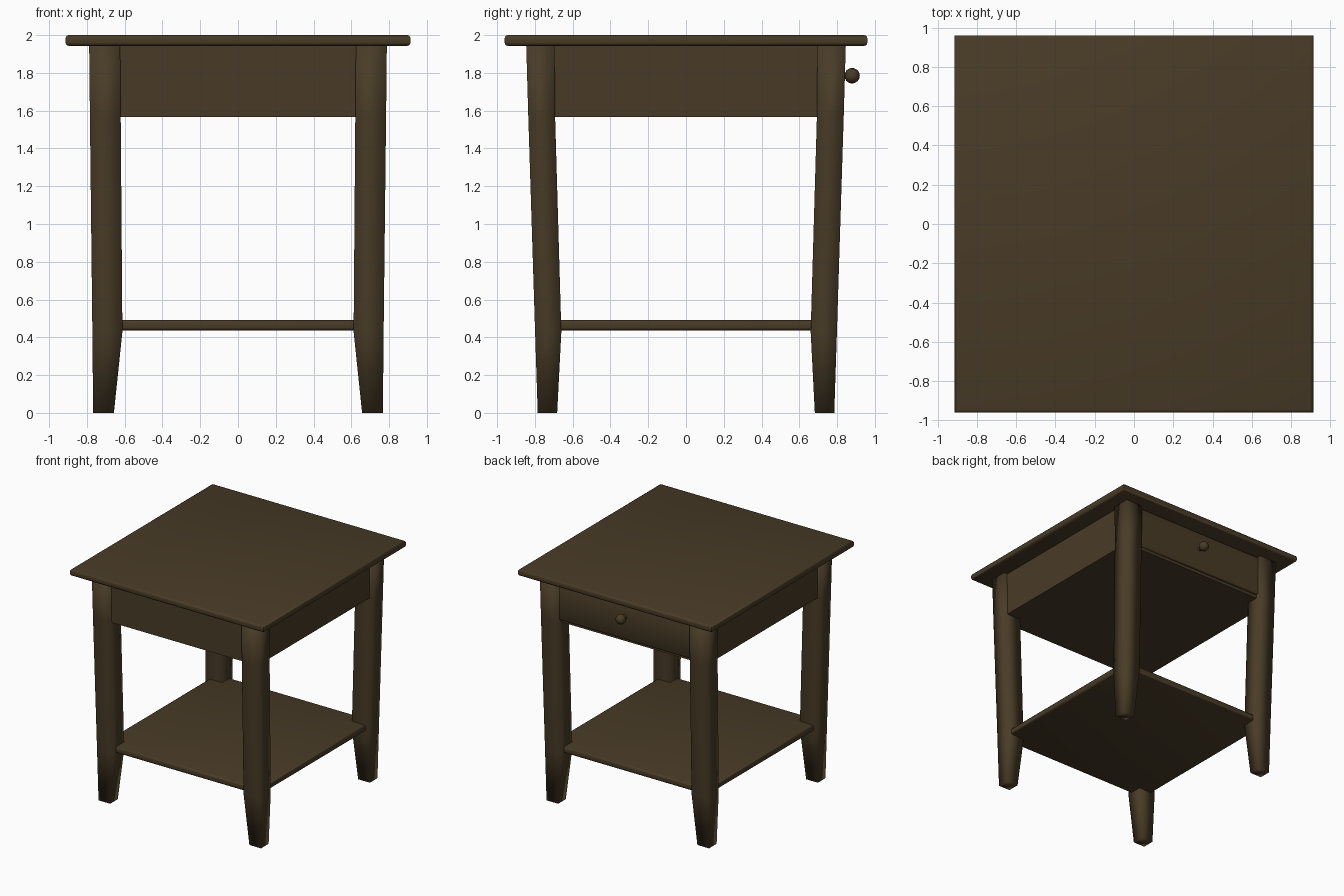
import bpy, bmesh, math

if "Cube" in bpy.data.objects:
    bpy.data.objects.remove(bpy.data.objects["Cube"])

wood = bpy.data.materials.new("dark walnut brown")
wood.diffuse_color = (0.066, 0.044, 0.02, 1)
wood.use_nodes = True
wood.node_tree.nodes["Principled BSDF"].inputs["Base Color"].default_value = wood.diffuse_color


def finish(name, bm, angle=None):
    """Turn a bmesh into a smooth-shaded object."""
    bmesh.ops.recalc_face_normals(bm, faces=bm.faces)
    me = bpy.data.meshes.new(name)
    bm.to_mesh(me)
    bm.free()
    me.materials.append(wood)
    ob = bpy.data.objects.new(name, me)
    bpy.context.collection.objects.link(ob)
    bpy.ops.object.select_all(action='DESELECT')
    ob.select_set(True)
    bpy.context.view_layer.objects.active = ob
    if angle is None:
        bpy.ops.object.shade_smooth()
    else:
        bpy.ops.object.shade_smooth_by_angle(angle=math.radians(angle))
    return ob


def box(name, lo, hi, bevel=0.0, segments=2):
    """Box whose top and bottom rims can be eased, with sharp mitred corners."""
    bm = bmesh.new()
    bmesh.ops.create_cube(bm, size=1)
    for v in bm.verts:
        v.co = [(a + b) / 2 + c * (b - a) for a, b, c in zip(lo, hi, v.co)]
    if bevel:
        rims = [e for e in bm.edges if abs(e.verts[0].co.z - e.verts[1].co.z) < 1e-5]
        bmesh.ops.bevel(bm, geom=rims, offset=bevel, segments=segments,
                        profile=0.5, affect='EDGES')
    return finish(name, bm, 50)


# Table top and lower shelf with eased edges
box("table_top", (-0.913, -0.96, 1.943), (0.913, 0.96, 2.0), 0.016)
box("lower_shelf", (-0.74, -0.77, 0.437), (0.74, 0.77, 0.492), 0.014)

# Apron box and drawer front (drawer is on the +y side)
box("apron", (-0.755, -0.815, 1.567), (0.755, 0.80, 1.95))
box("drawer_front", (-0.62, 0.78, 1.592), (0.62, 0.823, 1.935), 0.006, 1)

# Tapered legs: z, inner x, outer x, inner y, outer y
rings = [(0.0, 0.657, 0.767, 0.682, 0.785),
         (0.43, 0.612, 0.771, 0.66, 0.799),
         (1.57, 0.621, 0.784, 0.693, 0.835),
         (1.95, 0.624, 0.788, 0.696, 0.846)]


def leg(name, sx, sy):
    bm = bmesh.new()
    loops = [[bm.verts.new((sx * x, sy * y, z))
              for x, y in ((xi, yi), (xo, yi), (xo, yo), (xi, yo))]
             for z, xi, xo, yi, yo in rings]
    for a, b in zip(loops, loops[1:]):
        for i in range(4):
            j = (i + 1) % 4
            bm.faces.new((a[i], a[j], b[j], b[i]))
    bm.faces.new(loops[0])
    bm.faces.new(loops[-1])
    finish(name, bm)


for sx, side in ((-1, "left"), (1, "right")):
    for sy, end in ((-1, "front"), (1, "back")):
        leg(f"{end}_{side}_leg", sx, sy)

# Drawer knob: a lathed neck and ball along +y
profile = [(0.022, 0.815), (0.016, 0.83), (0.018, 0.845)]
profile += [(0.041 * math.sin(math.radians(t)), 0.879 - 0.041 * math.cos(math.radians(t)))
            for t in range(40, 181, 20)]
bm = bmesh.new()
verts = [bm.verts.new((r, y, 1.785)) for r, y in profile]
edges = [bm.edges.new(p) for p in zip(verts, verts[1:])]
bmesh.ops.spin(bm, geom=verts + edges, cent=(0, 0, 1.785), axis=(0, 1, 0),
               angle=2 * math.pi, steps=16)
bmesh.ops.remove_doubles(bm, verts=bm.verts[:], dist=0.0005)
finish("drawer_knob", bm, 60)
